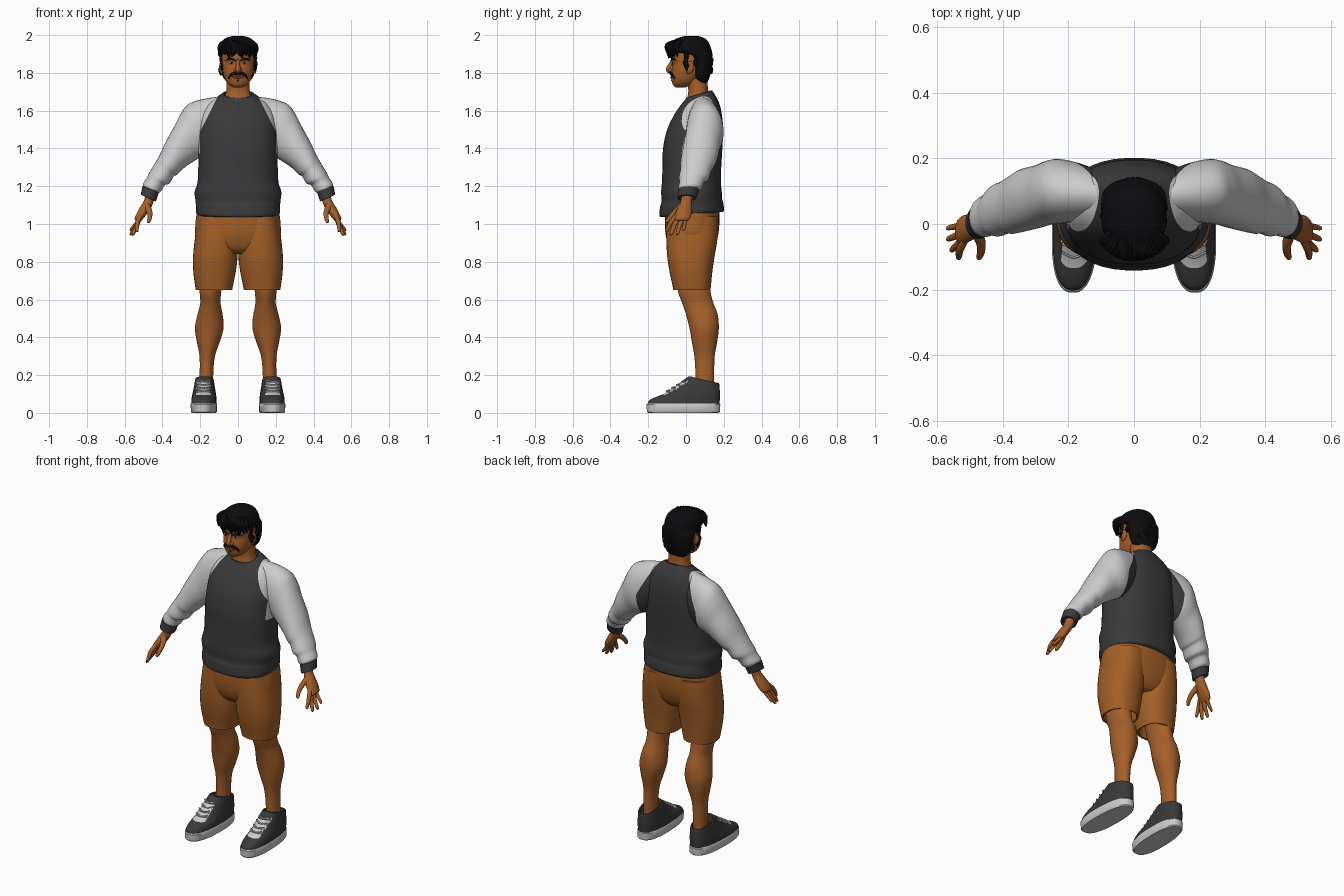
import bpy, bmesh, math, random
from mathutils import Vector

random.seed(4)


def material(name, rgb):
    m = bpy.data.materials.new(name)
    m.diffuse_color = (*rgb, 1)
    return m


SKIN = material("skin", (0.38, 0.115, 0.024))
SHORTS = material("shorts_orange", (0.37, 0.115, 0.02))
CHARCOAL = material("charcoal", (0.042, 0.042, 0.044))
GREY = material("light_grey", (0.60, 0.60, 0.60))
HAIR = material("hair_black", (0.004, 0.004, 0.005))
WHITE = material("eye_white", (0.7, 0.66, 0.6))
LIP = material("lip_brown", (0.22, 0.055, 0.018))


def spline(rows, k=4):
    """Catmull-Rom interpolation of section rows."""
    out = []
    for i in range(len(rows) - 1):
        a, b, c, d = rows[max(i - 1, 0)], rows[i], rows[i + 1], rows[min(i + 2, len(rows) - 1)]
        for j in range(k):
            t = j / k
            out.append(tuple(0.5 * (2 * q + (r - p) * t + (2 * p - 5 * q + 4 * r - s) * t * t
                                    + (3 * q - p - 3 * r + s) * t ** 3) for p, q, r, s in zip(a, b, c, d)))
    return out + [tuple(rows[-1])]


def hring(cx, z, y0, y1, hw, tilt=0.0, p=2.3, n=40, lean=0.0):
    """Horizontal rounded ring between y0 and y1; tilt raises the back."""
    pts = []
    for i in range(n):
        a = 2 * math.pi * (i + 0.5) / n
        c, s = (math.copysign(abs(v) ** (2 / p), v) for v in (math.cos(a), math.sin(a)))
        y = (y0 + y1) / 2 + (y1 - y0) / 2 * s
        pts.append(Vector((cx + hw * c + lean * y, y, z + tilt * s)))
    return pts


def side_ring(xo, zo, xi, zi, yc, ry, n=32):
    """Ring given by its outer and inner point in the xz plane."""
    o, i = Vector((xo, yc, zo)), Vector((xi, yc, zi))
    return [(o + i) / 2 + (o - i) / 2 * math.cos(a) + Vector((0, ry * math.sin(a), 0))
            for a in (2 * math.pi * k / n for k in range(n))]


def tube(rows, k=3, n=10):
    """Round tapered tube along rows of (x, y, z, radius)."""
    rows = spline(rows, k)
    out = []
    for i, r in enumerate(rows):
        t = Vector(rows[min(i + 1, len(rows) - 1)][:3]) - Vector(rows[max(i - 1, 0)][:3])
        u = t.cross(Vector((0.3, 1, 0.2))).normalized()
        v = t.cross(u).normalized()
        out.append([Vector(r[:3]) + (u * math.cos(a) + v * math.sin(a)) * r[3]
                    for a in (2 * math.pi * j / n for j in range(n))])
    return out


def build(name, lofts, mats, mirror=False, rule=None, cuts=(), angle=45):
    """Skin each list of rings, cut along planes, then colour faces by rule."""
    bm = bmesh.new()
    for rings in lofts:
        vs = [[bm.verts.new(p) for p in r] for r in rings]
        n = len(vs[0])
        for a, b in zip(vs, vs[1:]):
            for i in range(n):
                bm.faces.new((a[i], a[(i + 1) % n], b[(i + 1) % n], b[i]))
        bm.faces.new(vs[0])
        bm.faces.new(vs[-1])
    bmesh.ops.recalc_face_normals(bm, faces=bm.faces[:])
    for co, no in cuts:
        bmesh.ops.bisect_plane(bm, geom=bm.verts[:] + bm.edges[:] + bm.faces[:], plane_co=co, plane_no=no)
    bm.normal_update()
    if rule:
        for f in bm.faces:
            f.material_index = int(rule(f.calc_center_median(), f.normal))
    me = bpy.data.meshes.new(name)
    bm.to_mesh(me)
    bm.free()
    for m in mats:
        me.materials.append(m)
    ob = bpy.data.objects.new(name, me)
    bpy.context.collection.objects.link(ob)
    bpy.ops.object.select_all(action='DESELECT')
    ob.select_set(True)
    bpy.context.view_layer.objects.active = ob
    bpy.ops.object.shade_smooth_by_angle(angle=math.radians(angle))
    if mirror:
        ob.modifiers.new("mirror", 'MIRROR').use_mirror_merge = False
    return ob


def ball(x, y, z, rx, ry, rz):
    """Rings of an ellipsoid."""
    return [hring(x, z + rz * math.sin(a), y - ry * math.cos(a), y + ry * math.cos(a), rx * math.cos(a), p=2, n=14)
            for a in (math.radians(d) for d in range(-85, 86, 17))]


# ---- sweater: raglan seam separates charcoal body from grey sleeves
def beyond_seam(c):
    return abs(c.x) > min(0.2, 0.1 - 0.5 * (c.z - 1.69))


cuts = [cut for s in (1, -1) for cut in (((s * 0.1, 0, 1.69), (s, 0, 0.5)), ((s * 0.2, 0, 0), (1, 0, 0)))]
body = [(0, 1.05, -.135, .195, .213, .014), (0, 1.062, -.142, .202, .222, .014), (0, 1.105, -.137, .197, .224, .01),
        (0, 1.125, -.13, .192, .226, .006), (0, 1.17, -.132, .19, .23, 0), (0, 1.22, -.128, .185, .215, 0),
        (0, 1.3, -.125, .187, .211, 0), (0, 1.4, -.122, .193, .209, 0), (0, 1.5, -.1, .197, .205, 0),
        (0, 1.58, -.062, .19, .192, 0), (0, 1.635, -.03, .175, .16, .008), (0, 1.672, -.008, .15, .108, .018),
        (0, 1.688, .0, .138, .084, .02)]
rings = [hring(*r) for r in spline(body)] + [hring(0, 1.688, .01, .128, .074, .02), hring(0, 1.66, .01, .128, .07, .02)]
build("sweater_body", [rings], [CHARCOAL, GREY], cuts=cuts, rule=lambda c, n: c.z > 1.38 and beyond_seam(c))

sleeve = [(.07, 1.675, .07, 1.46, .085, .06), (.17, 1.665, .13, 1.40, .095, .085), (.262, 1.635, .18, 1.36, .1, .098),
          (.305, 1.58, .212, 1.345, .096, .099), (.336, 1.52, .245, 1.325, .085, .097),
          (.385, 1.43, .288, 1.295, .073, .096), (.415, 1.365, .322, 1.262, .06, .09),
          (.438, 1.325, .34, 1.252, .053, .082), (.468, 1.275, .362, 1.215, .042, .08),
          (.482, 1.245, .388, 1.205, .032, .066), (.503, 1.212, .408, 1.172, .022, .062), (.498, 1.19, .422, 1.165, .018, .05)]
build("sleeve", [[side_ring(*r) for r in spline(sleeve)]], [CHARCOAL, GREY], True,
      rule=lambda c, n: beyond_seam(c), cuts=cuts[:2])
cuff = [(.49, 1.2, .425, 1.175, .018, .045), (.506, 1.2, .418, 1.17, .016, .055), (.515, 1.155, .434, 1.12, .004, .05),
        (.505, 1.15, .442, 1.122, .004, .042), (.5, 1.16, .445, 1.14, .006, .036)]
build("cuff", [[side_ring(*r) for r in cuff]], [CHARCOAL], True)

# ---- hands
palm = [(.488, 1.17, .438, 1.15, .008, .03), (.497, 1.125, .452, 1.105, 0, .03), (.518, 1.09, .467, 1.075, -.008, .038),
        (.537, 1.055, .492, 1.04, -.015, .043), (.547, 1.03, .511, 1.018, -.022, .04), (.543, 1.02, .519, 1.012, -.024, .03)]
fingers = [[side_ring(*r, 20) for r in spline(palm, 3)]]
for y0, x1, y1, z1, r in ((-.05, .535, -.102, .965, .0115), (-.03, .555, -.078, .948, .012),
                          (-.008, .565, -.045, .95, .0115), (.012, .566, -.012, .972, .01)):
    fingers.append(tube([(.517, y0, 1.045, r), (.532, (y0 + y1) / 2 - .004, (1.045 + z1) / 2 + .004, r * 1.02),
                         (x1, y1, z1, r * .75), (x1, y1 - .003, z1 - .006, r * .3)]))
fingers.append(tube([(.485, -.015, 1.1, .02), (.468, -.055, 1.065, .015), (.467, -.085, 1.035, .012),
                     (.473, -.102, 1.012, .009), (.474, -.106, 1.006, .003)]))
build("hand", fingers, [SKIN], True)

# ---- shorts and legs
leg = [(.127, .65, -.068, .13, .096), (.127, .67, -.071, .132, .1), (.124, .75, -.088, .14, .113), (.12, .83, -.1, .152, .118),
       (.114, .93, -.104, .168, .114), (.108, 1.04, -.1, .172, .106)]
inner = [hring(.127, .72, -.05, .12, .08), hring(.127, .652, -.057, .12, .087)]
build("shorts_leg", [inner + [hring(*r) for r in spline(leg)]], [SHORTS], True)
hips = [(0, .84, -.05, .12, .08), (0, .87, -.085, .145, .16), (0, .93, -.106, .168, .222),
        (0, 1.0, -.112, .177, .226), (0, 1.09, -.11, .178, .215)]
build("shorts_hips", [[hring(*r) for r in spline(hips)]], [SHORTS])
calf = [(.168, .1, .048, .148, .037), (.167, .2, .05, .149, .036), (.163, .3, .044, .152, .041), (.157, .38, .03, .166, .062),
        (.152, .45, .018, .174, .076), (.148, .52, 0, .168, .067), (.146, .58, -.02, .146, .054),
        (.146, .64, -.042, .13, .057), (.14, .73, -.05, .12, .06)]
build("leg", [[hring(*r, p=2) for r in spline(calf)]], [SKIN], True)


# ---- shoes
def shoe_ring(z, y0, y1, hw, tilt=0.0):
    return hring(.18, z, y0, y1, hw, tilt, 2.5, 48, -.03)


sole = [(0, -.2, .172, .064), (.006, -.207, .18, .068), (.045, -.21, .182, .07), (.05, -.206, .178, .067)]
build("shoe_sole", [[shoe_ring(*r) for r in sole]], [GREY], True, angle=35)
upper = [(.045, -.204, .178, .067, 0), (.065, -.196, .179, .066, 0), (.082, -.165, .18, .065, 0), (.1, -.12, .18, .062, 0),
         (.122, -.08, .179, .058, -.002), (.145, -.042, .178, .054, -.006), (.168, -.002, .176, .05, -.014),
         (.176, .014, .173, .048, -.018)]
rings = [shoe_ring(*r) for r in spline(upper, 3)] + [shoe_ring(.174, .028, .164, .041, -.018), shoe_ring(.14, .03, .16, .04)]
build("shoe_upper", [rings], [CHARCOAL, GREY], True,
      rule=lambda c, n: n.y < -.3 and abs(c.x - .183) < .038 and .092 < c.z < .165 and c.y < .02)
laces = [tube([(.183 - s * .037, y + .012, z, .004), (.183, y - .005, z + .006, .004), (.183 + s * .037, y + .012, z + .012, .004)], n=6)
         for i in range(4) for s in (1, -1) for y, z in ((-.098 + .027 * i, .109 + .0165 * i),)]
build("shoe_laces", laces, [GREY], True)

# ---- head and neck
skull = [(0, 1.722, -.052, -.01, .022), (0, 1.735, -.068, .03, .046), (0, 1.76, -.076, .065, .066), (0, 1.79, -.079, .088, .077),
         (0, 1.82, -.076, .105, .084), (0, 1.85, -.073, .115, .087), (0, 1.875, -.08, .12, .088), (0, 1.91, -.078, .12, .087),
         (0, 1.945, -.06, .11, .078), (0, 1.975, -.02, .08, .05)]
neck = [(0, 1.63, .0, .13, .085), (0, 1.675, .008, .122, .07), (0, 1.71, .012, .116, .062), (0, 1.77, .005, .115, .06)]
build("head", [[hring(*r, p=2.2) for r in spline(skull)], [hring(*r) for r in spline(neck)]], [SKIN])


def face_y(x, z):
    """Depth of the face surface at x, z."""
    for a, b in zip(skull, skull[1:]):
        if a[1] <= z <= b[1]:
            t = (z - a[1]) / (b[1] - a[1])
            y0, y1, hw = (a[i] + (b[i] - a[i]) * t for i in (2, 3, 4))
            return (y0 + y1) / 2 - (y1 - y0) / 2 * (1 - min(abs(x) / hw, 1) ** 2.2) ** (1 / 2.2)


def on_face(rows, lift=0.0):
    return tube([(x, face_y(x, z) - lift, z, r) for x, z, r in rows], n=8)


build("nose", [tube([(0, -.07, 1.87, .009), (0, -.082, 1.845, .01), (0, -.092, 1.822, .014), (0, -.09, 1.808, .011),
                     (0, -.08, 1.803, .005)])] + [ball(s * .014, -.081, 1.814, .01, .012, .009) for s in (1, -1)], [SKIN])
build("ear", [ball(.09, .022, 1.83, .01, .02, .032), ball(.088, .014, 1.808, .008, .012, .014)], [SKIN], True)
build("eye", [ball(.035, face_y(.035, 1.853) + .002, 1.853, .014, .005, .006)], [WHITE], True)
build("pupil", [ball(.034, face_y(.034, 1.853) - .002, 1.853, .005, .003, .0055)], [HAIR], True)
build("eyebrow", [on_face([(.012, 1.866, .003), (.032, 1.873, .006), (.05, 1.874, .005), (.064, 1.866, .002)])], [HAIR], True)
build("moustache", [on_face([(-.002, 1.797, .008), (.02, 1.797, .009), (.038, 1.788, .008), (.048, 1.774, .005), (.05, 1.768, .002)],
                            .002)], [HAIR], True)
build("lips", [on_face([(-.028, 1.778, .002), (-.012, 1.777, .006), (.012, 1.777, .006), (.028, 1.778, .002)])], [LIP])
build("chin_hair", [on_face([(0, 1.766, .002), (0, 1.761, .005), (0, 1.756, .002)])], [HAIR])

# ---- hair: cap volume around the skull plus curved locks
cap = [(0, 1.745, .06, .112, .05), (0, 1.77, .04, .122, .076), (0, 1.81, .03, .134, .091), (0, 1.86, .015, .14, .097),
       (0, 1.895, .0, .14, .1), (0, 1.908, -.083, .139, .1), (0, 1.94, -.088, .13, .098), (0, 1.97, -.07, .115, .082),
       (0, 1.988, -.035, .09, .058), (0, 1.996, .0, .06, .025)]
build("hair_cap", [[hring(*r, p=2.1) for r in spline(cap, 2)]], [HAIR])
locks = []
for i in range(15):  # fringe
    x = -.092 + .184 * i / 14
    y = -.088 * math.sqrt(max(0, 1 - (x / .105) ** 2))
    d = random.uniform(.0, .022)
    locks.append(tube([(x * .7, y * .5, 1.968, .012), (x * .95, y - .006, 1.945, .018), (x * 1.03, y - .008, 1.917, .013),
                       (x * 1.03 + random.uniform(-.01, .01), y - .004, 1.896 - d, .002)], n=7))
for i in range(34):  # crown and back
    a, h = random.uniform(-.5, 3.64), random.uniform(0, 1)
    z = 1.80 + .17 * h
    r = .093 * math.sqrt(max(.1, 1 - max(0, (z - 1.87) / .125) ** 2))
    x, y = math.cos(a), math.sin(a)
    locks.append(tube([(x * r * .9, .03 + y * r, z + .018, .006), (x * r, .035 + y * r * 1.05, z, .013),
                       (x * r * 1.02, .036 + y * r * 1.06, z - .022, .003)], n=7))
build("hair_locks", locks, [HAIR])
build("sideburn", [tube([(.086, .004, 1.9, .014), (.083, .0, 1.86, .011), (.081, .003, 1.825, .007), (.078, .004, 1.805, .002)])],
      [HAIR], True)
